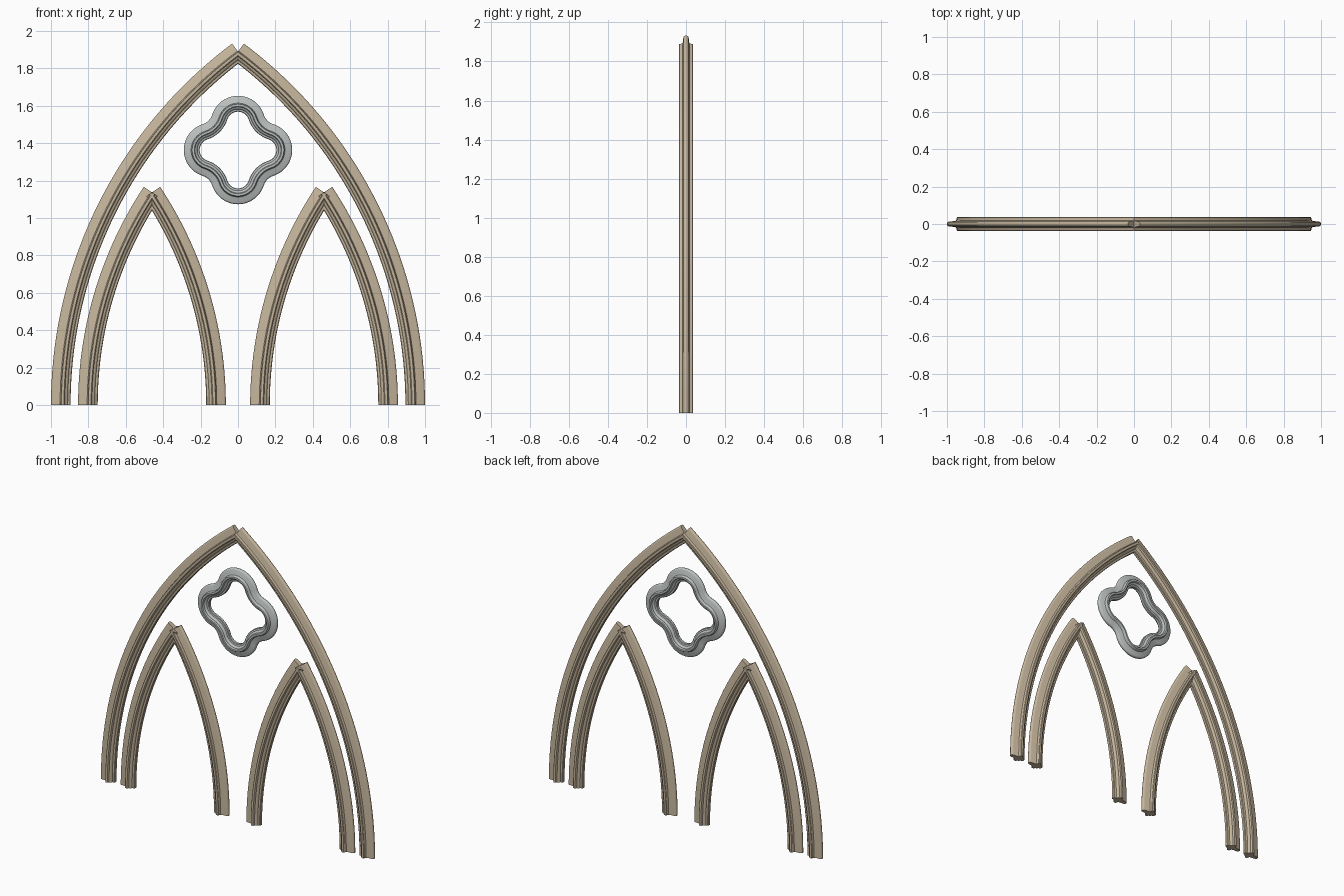
import bpy, bmesh, math
from mathutils import Vector

if "Cube" in bpy.data.objects:
    bpy.data.objects.remove(bpy.data.objects["Cube"])


def material(name, rgb):
    m = bpy.data.materials.new(name)
    m.diffuse_color = (*rgb, 1)
    m.use_nodes = True
    m.node_tree.nodes["Principled BSDF"].inputs["Base Color"].default_value = m.diffuse_color
    return m


STONE = material("warm_stone", (0.56, 0.465, 0.335))
GREY = material("grey_stone", (0.50, 0.53, 0.52))

# Half of the moulding section: (offset from path, outward positive; half depth)
HALF = [(0.0525, 0.004), (0.049, 0.010), (0.042, 0.0135), (0.012, 0.0155),
        (0.004, 0.019), (0.001, 0.025), (0.000, 0.034), (-0.003, 0.037),
        (-0.017, 0.037), (-0.020, 0.034), (-0.022, 0.026), (-0.030, 0.024),
        (-0.034, 0.020), (-0.037, 0.014), (-0.049, 0.012), (-0.0525, 0.008)]


def section(scale=1.0):
    pts = [(o * scale, -y) for o, y in HALF]
    return pts + [(o, -y) for o, y in reversed(pts)]


def sweep(name, path, prof, mat, closed):
    """Sweep the section along (point, outward normal) pairs in the xz plane."""
    bm = bmesh.new()
    rings = [[bm.verts.new((p.x + n.x * o, y, p.y + n.y * o)) for o, y in prof]
             for p, n in path]
    k = len(prof)
    for i in range(len(rings) if closed else len(rings) - 1):
        a, b = rings[i], rings[(i + 1) % len(rings)]
        for j in range(k):
            bm.faces.new((a[j], a[(j + 1) % k], b[(j + 1) % k], b[j]))
    if not closed:
        bm.faces.new(rings[0])
        bm.faces.new(rings[-1])
    bmesh.ops.recalc_face_normals(bm, faces=bm.faces)
    me = bpy.data.meshes.new(name)
    bm.to_mesh(me)
    bm.free()
    me.materials.append(mat)
    ob = bpy.data.objects.new(name, me)
    bpy.context.collection.objects.link(ob)
    bpy.ops.object.select_all(action='DESELECT')
    ob.select_set(True)
    bpy.context.view_layer.objects.active = ob
    bpy.ops.object.shade_smooth_by_angle(angle=math.radians(35))
    return ob


def arch(name, cx, half_span, rise, segs=36):
    """Pointed arch: two arcs springing vertically and meeting at the apex."""
    r = (half_span ** 2 + rise ** 2) / (2 * half_span)
    end = math.asin(rise / r)
    for side, label in ((-1, "left"), (1, "right")):
        path = []
        for i in range(segs + 1):
            t = end * i / segs
            n = Vector((side * math.cos(t), math.sin(t)))
            path.append((Vector((cx + side * (half_span - r), 0)) + n * r, n))
        sweep(f"{name}_{label}_rib", path, section(), STONE, False)


# Large outer arch and the two lancets inside it
arch("outer_arch", 0, 0.9475, 1.89)
for s, label in ((-1, "left"), (1, "right")):
    arch(f"{label}_lancet", s * 0.46, 0.3425, 1.137)

# Four-lobed ring: convex lobes joined by tangent concave arcs
lobe_c, lobe_r, waist = 0.145, 0.1025, 0.18
h = lobe_c * math.sqrt(0.5)
fillet = ((lobe_r ** 2 - waist ** 2 + 2 * waist * h - lobe_c ** 2)
          / (2 * waist - 2 * h - 2 * lobe_r))
fc = Vector((1, 1)).normalized() * (waist + fillet)
tangent = (fc - Vector((lobe_c, 0)))
a_end = math.atan2(tangent.y, tangent.x)
ring = []
for q in range(4):
    rot, mid = q * math.pi / 2, Vector((0, 1.363))

    def add(center, rad, ang, sign):
        d = Vector((math.cos(ang + rot), math.sin(ang + rot)))
        c = Vector((center.x * math.cos(rot) - center.y * math.sin(rot),
                    center.x * math.sin(rot) + center.y * math.cos(rot)))
        ring.append((mid + c + d * rad, d * sign))

    for i in range(20):
        add(Vector((lobe_c, 0)), lobe_r, a_end * (2 * i / 20 - 1), 1)
    b0 = a_end + math.pi
    b1 = 2.5 * math.pi - b0
    for i in range(12):
        add(fc, fillet, b0 + (b1 - b0) * i / 12, -1)
sweep("quatrefoil_ring", ring, section(0.81), GREY, True)
